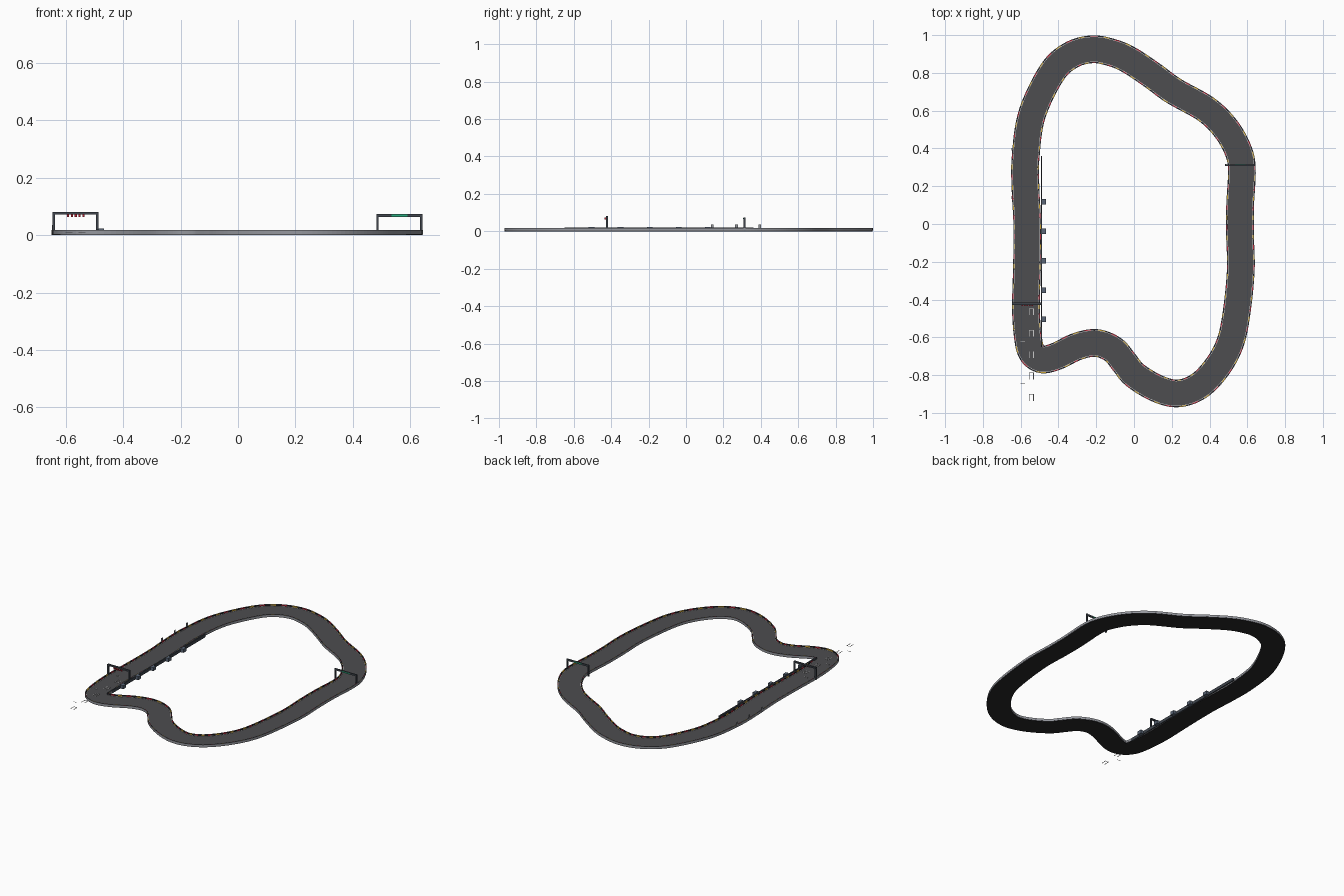
import bpy, bmesh, math
from mathutils import Vector

if "Cube" in bpy.data.objects:
    bpy.data.objects.remove(bpy.data.objects["Cube"])

def mat(name, c):
    m = bpy.data.materials.new(name)
    m.diffuse_color = (*c, 1)
    m.use_nodes = True
    m.node_tree.nodes["Principled BSDF"].inputs["Base Color"].default_value = m.diffuse_color
    return m

ASPHALT = mat("asphalt", (0.075, 0.075, 0.08))
UNDER = mat("underside", (0.02, 0.02, 0.022))
STEEL = mat("barrier_grey", (0.3, 0.31, 0.34))
WHITE = mat("white", (0.75, 0.75, 0.75))
RED = mat("red", (0.5, 0.02, 0.04))
YELLOW = mat("yellow", (0.6, 0.36, 0.03))
BLACK = mat("black", (0.015, 0.015, 0.02))
FRAME = mat("gantry_dark", (0.05, 0.06, 0.075))
BLUE = mat("pit_blue_grey", (0.1, 0.13, 0.18))
GREEN = mat("green", (0.02, 0.4, 0.2))

# Centre line of the circuit, clockwise from the left straight
CTRL = [(-.572, -.45), (-.566, -.2), (-.565, 0), (-.574, .18), (-.574, .35), (-.54, .58),
        (-.435, .80), (-.335, .893), (-.22, .925), (-.11, .905), (-.02, .865), (.10, .785),
        (.21, .705), (.385, .605), (.49, .50), (.555, .38), (.571, .28), (.562, .1), (.561, -.05),
        (.565, -.25), (.54, -.49), (.505, -.64), (.435, -.765), (.34, -.86), (.23, -.897),
        (.12, -.87), (.005, -.80), (-.05, -.735), (-.11, -.665), (-.20, -.63), (-.30, -.648),
        (-.41, -.70), (-.485, -.717), (-.537, -.685), (-.56, -.61)]

def spline(pts, sub=30):
    p = [Vector(q) for q in pts]
    out, n = [], len(p)
    for i in range(n):
        a, b, c, d = (p[(i + k) % n] for k in (-1, 0, 1, 2))
        for s in range(sub):
            t = s / sub
            out.append(.5 * (2*b + (c - a)*t + (2*a - 5*b + 4*c - d)*t*t
                             + (3*b - a - 3*c + d)*t**3))
    return out

def resample(p, n):
    total = sum((p[i] - p[i - 1]).length for i in range(len(p)))
    step, out, run = total / n, [], 0.0
    for i in range(len(p)):
        a, b = p[i], p[(i + 1) % len(p)]
        L = (b - a).length
        while len(out) < n and len(out) * step <= run + L:
            out.append(a.lerp(b, (len(out) * step - run) / L))
        run += L
    return out

N = 384
PATH = resample(spline(CTRL), N)
NORM = []
for i in range(N):
    t = (PATH[(i + 1) % N] - PATH[i - 1]).normalized()
    NORM.append(Vector((-t.y, t.x)))      # points outward on a clockwise loop

def sweep(name, profile, mats, pick):
    # Sweep a closed (offset, z) profile round the loop
    bm = bmesh.new()
    rings = [[bm.verts.new((*(PATH[i] + NORM[i] * o), z)) for o, z in profile] for i in range(N)]
    k = len(profile)
    for i in range(N):
        a, b = rings[i], rings[(i + 1) % N]
        for j in range(k):
            f = bm.faces.new((a[j], a[(j + 1) % k], b[(j + 1) % k], b[j]))
            f.material_index = pick(i, j)
    bmesh.ops.recalc_face_normals(bm, faces=bm.faces)
    return finish(name, bm, mats)

def finish(name, bm, mats):
    me = bpy.data.meshes.new(name)
    bm.to_mesh(me)
    bm.free()
    for m in mats:
        me.materials.append(m)
    ob = bpy.data.objects.new(name, me)
    bpy.context.collection.objects.link(ob)
    return ob

def boxes(name, items, m):
    # items: (x0, x1, y0, y1, z0, z1)
    bm = bmesh.new()
    for x0, x1, y0, y1, z0, z1 in items:
        vs = bmesh.ops.create_cube(bm, size=1)["verts"]
        for v in vs:
            v.co = Vector(((x0 + x1)/2 + v.co.x*(x1 - x0), (y0 + y1)/2 + v.co.y*(y1 - y0),
                           (z0 + z1)/2 + v.co.z*(z1 - z0)))
    return finish(name, bm, [m])

# Road slab with dark underside
W, ROAD = 0.072, 0.008
sweep("road", [(-W, 0), (W, 0), (W, ROAD), (-W, ROAD)], [ASPHALT, UNDER],
      lambda i, j: 1 if j == 0 else 0)

# Edge lines, coloured kerbs and barriers on both sides
for side, s in (("outer", 1), ("inner", -1)):
    def rect(a, b, z0, z1):
        return [(s*a, z0), (s*b, z0), (s*b, z1), (s*a, z1)]
    sweep(side + "_edge_line", rect(.0645, .067, ROAD - .002, ROAD + .001), [WHITE], lambda i, j: 0)
    sweep(side + "_kerb", rect(.067, .0715, ROAD - .002, .0165), [YELLOW, BLACK, RED, BLACK],
          lambda i, j: (i // 2) % 4)
    sweep(side + "_barrier", rect(.0712, .0735, .003, .0175), [STEEL], lambda i, j: 0)

# Dashed racing centre marks are absent; grid slots run straight back from the start line
slots = []
for k in range(5):
    y = -.465 - k * .1135
    for x in (-.554, -.532):
        slots.append((x - .0015, x + .0015, y - .018, y + .018, ROAD, ROAD + .0015))
    slots.append((-.554, -.532, y + .016, y + .018, ROAD, ROAD + .0015))
for k in range(3):
    y = -.40 - k * .2225
    slots.append((-.6, -.576, y - .001, y + .001, ROAD, ROAD + .0015))
boxes("grid_slots", slots, WHITE)

# Pit wall and pit boxes
boxes("pit_wall", [(-.493, -.486, -.65, .36, 0, .02)], FRAME)
boxes("pit_boxes", [(-.486, -.466, y - .015, y + .015, 0, .023)
                    for y in (.117, -.038, -.194, -.35, -.505)], BLUE)

# Marker boards beside the left straight
boxes("marker_boards", [(-.648, -.644, y - .007, y + .007, .01, .036)
                        for y in (.14, .27, .395)], STEEL)

def gantry(name, x0, x1, y, top, depth, t):
    boxes(name, [(x0, x0 + .008, y - .005, y + .005, 0, top),
                 (x1 - .008, x1, y - .005, y + .005, 0, top),
                 (x0, x1, y - depth, y + depth, top - t, top)], FRAME)

# Start gantry with red lights
gantry("start_gantry", -.646, -.486, -.422, .081, .006, .009)
boxes("start_lights", [(x - .004, x + .004, -.435, -.427, .064, .073)
                       for x in (-.592, -.578, -.565, -.552, -.538)], RED)

# Far gantry with green panel
gantry("timing_gantry", .482, .642, .312, .074, .004, .011)
boxes("timing_panel", [(.534, .59, .306, .318, .065, .072)], GREEN)
